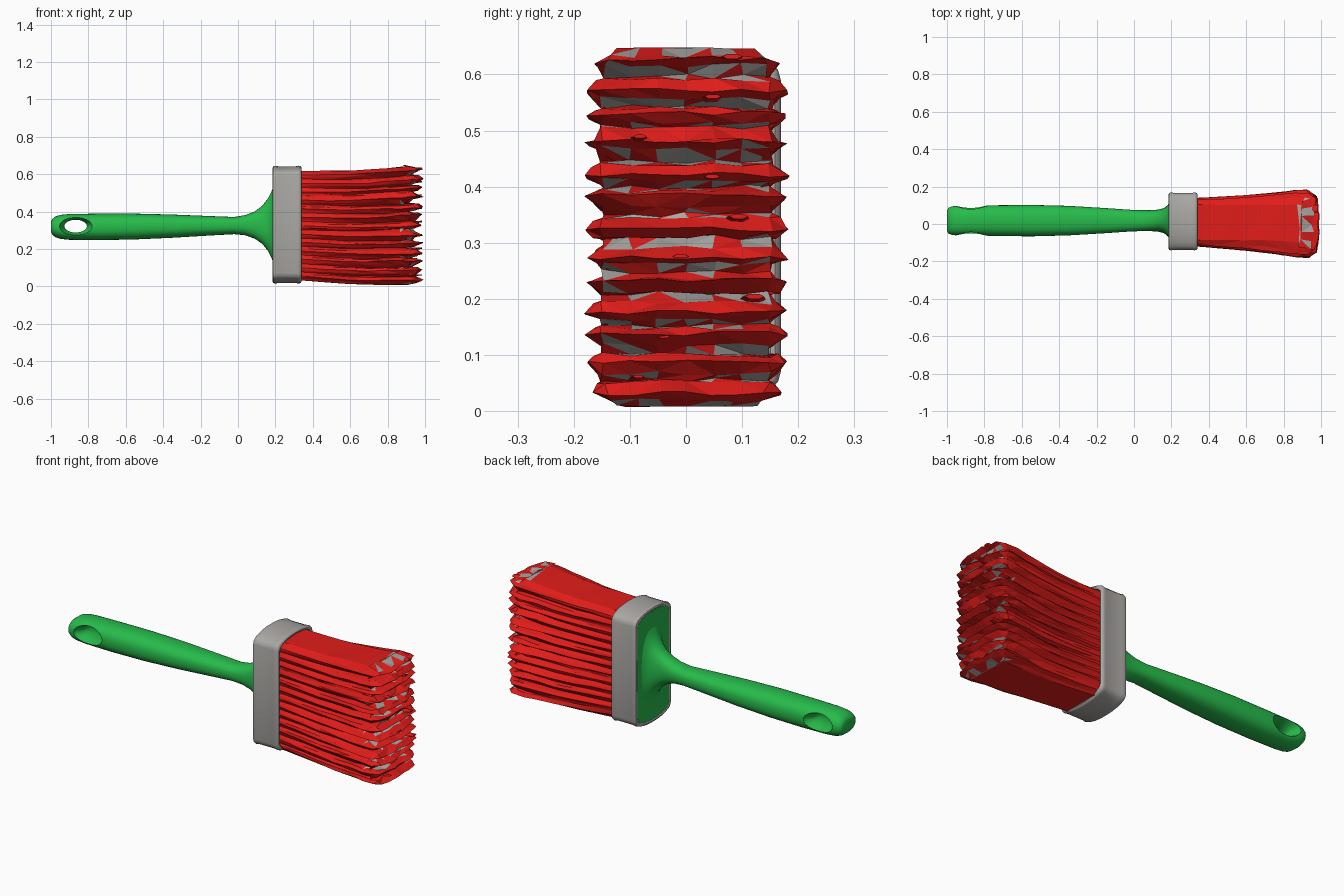
import bpy, bmesh, math, random

if "Cube" in bpy.data.objects:
    bpy.data.objects.remove(bpy.data.objects["Cube"])

random.seed(7)


def material(name, color):
    m = bpy.data.materials.new(name)
    m.diffuse_color = color
    m.use_nodes = True
    m.node_tree.nodes["Principled BSDF"].inputs["Base Color"].default_value = m.diffuse_color
    return m


GREEN = material("green", (0.02, 0.50, 0.07, 1))
RED = material("red", (0.75, 0.012, 0.01, 1))
GREY = material("grey", (0.4, 0.39, 0.37, 1))


def loft(name, rings, mat=None, closed=False):
    """Skin a list of equal-length point rings; cap the ends or join them."""
    bm = bmesh.new()
    loops = [[bm.verts.new(p) for p in r] for r in rings]
    n = len(rings[0])
    pairs = list(zip(loops, loops[1:]))
    if closed:
        pairs.append((loops[-1], loops[0]))
    for a, b in pairs:
        for i in range(n):
            j = (i + 1) % n
            bm.faces.new((a[i], a[j], b[j], b[i]))
    if not closed:
        bm.faces.new(loops[0])
        bm.faces.new(loops[-1])
    bmesh.ops.recalc_face_normals(bm, faces=bm.faces)
    me = bpy.data.meshes.new(name)
    bm.to_mesh(me)
    bm.free()
    ob = bpy.data.objects.new(name, me)
    bpy.context.collection.objects.link(ob)
    if mat:
        me.materials.append(mat)
    return ob


def smooth(ob, angle=40):
    bpy.ops.object.select_all(action='DESELECT')
    bpy.context.view_layer.objects.active = ob
    ob.select_set(True)
    bpy.ops.object.shade_smooth_by_angle(angle=math.radians(angle))


def oval(a, b, n=32, power=2.4):
    """Superellipse points with half sizes a, b."""
    pts = []
    for i in range(n):
        t = 2 * math.pi * i / n
        c, s = math.cos(t), math.sin(t)
        pts.append((a * math.copysign(abs(c) ** (2 / power), c),
                    b * math.copysign(abs(s) ** (2 / power), s)))
    return pts


# Handle: x, half depth (y), half height (z), centre z
stations = [
    (-1.0, 0.055, 0.028, 0.318), (-0.993, 0.068, 0.042, 0.318), (-0.975, 0.076, 0.056, 0.318),
    (-0.95, 0.079, 0.064, 0.318), (-0.90, 0.080, 0.069, 0.318), (-0.75, 0.082, 0.071, 0.318),
    (-0.55, 0.084, 0.069, 0.320), (-0.35, 0.079, 0.062, 0.322), (-0.15, 0.067, 0.052, 0.324),
    (-0.02, 0.058, 0.046, 0.325), (0.04, 0.056, 0.054, 0.327), (0.09, 0.056, 0.073, 0.328),
    (0.13, 0.059, 0.102, 0.329), (0.16, 0.067, 0.14, 0.33), (0.18, 0.083, 0.18, 0.33),
    (0.192, 0.105, 0.215, 0.33), (0.21, 0.105, 0.215, 0.33)]
handle = loft("handle", [[(x, 0.018 + u, cz + v) for u, v in oval(a, b)]
                         for x, a, b, cz in stations], GREEN)

# Hanging hole, dished on both faces
cutter = loft("hole_cutter", [[(-0.868 + u, 0.018 + y, 0.322 + v) for u, v in oval(a, b, 32, 2)]
              for y, a, b in [(-0.12, 0.105, 0.062), (-0.06, 0.078, 0.046), (-0.03, 0.06, 0.034),
                              (0.03, 0.06, 0.034), (0.06, 0.078, 0.046), (0.12, 0.105, 0.062)]])
cutter.hide_render = True
mod = handle.modifiers.new("hole", 'BOOLEAN')
mod.operation = 'DIFFERENCE'
mod.object = cutter
bpy.context.view_layer.objects.active = handle
bpy.ops.object.modifier_apply(modifier=mod.name)
bpy.data.objects.remove(cutter)
smooth(handle)

# Ferrule outline: flat sides, rounded corners, bowed ends
quarter = [(0.155, 0.0), (0.155, 0.26), (0.15, 0.278), (0.138, 0.290),
           (0.115, 0.300), (0.08, 0.309), (0.04, 0.314)]
half = quarter + [(0, 0.315)] + [(-y, z) for y, z in reversed(quarter)]
outline = half + [(y, -z) for y, z in reversed(half[1:-1])]


def ferrule_ring(x, inset):
    return [(x, 0.014 + y * (1 - inset / 0.155), 0.33 + z * (1 - inset / 0.315))
            for y, z in outline]


band = loft("ferrule", [ferrule_ring(x, i) for x, i in [
    (0.20, 0.022), (0.188, 0.018), (0.185, 0.010), (0.188, 0.003), (0.198, 0.0), (0.215, 0.003),
    (0.31, 0.003), (0.325, 0.0), (0.335, 0.003), (0.34, 0.010), (0.338, 0.018), (0.32, 0.024)]], GREY)
smooth(band)

# Green plate closing the handle side of the ferrule
plate = loft("handle_plate", [ferrule_ring(0.188, 0.019), ferrule_ring(0.21, 0.019)], GREEN)
smooth(plate)

# Bristles: a pleated skin, each row runs root -> tip -> root
side = [(0.30, 0.128), (0.37, 0.132), (0.47, 0.138), (0.58, 0.146),
        (0.69, 0.156), (0.79, 0.167), (0.87, 0.177), (0.93, 0.180)]
tip = [(0.970, 0.150), (0.98, 0.10), (0.985, 0.05), (0.985, 0.0)]
arc = [(x, y) for x, y in side + tip]
arc += [(x, -y) for x, y in reversed(arc[:-1])]
RIDGES, SUB = 13, 4
rows = RIDGES * SUB + 1
bm = bmesh.new()
grid = []
for r in range(rows):
    v = r / (rows - 1)
    phase = r % SUB
    depth = {0: 1.0, 1: 0.5, 2: 0.0, 3: 0.4}[phase]
    deep = [depth * random.uniform(0.6, 1.2) for _ in range(3)]
    drift = random.uniform(-0.007, 0.007)
    edge = max(0, abs(2 * v - 1) - 0.86) / 0.14
    row = []
    for k, (x, y) in enumerate(arc):
        t = (x - 0.30) / 0.69
        amount = deep[0] if y > 0.12 else deep[1] if y < -0.12 else deep[2]
        on_tip = len(side) <= k < len(arc) - len(side)
        groove = amount * (0.010 + 0.042 * t)
        jit = 0.007 * t + 0.001
        yy = y * (1 - 0.16 * edge)
        xx = x + random.uniform(-jit, jit)
        if on_tip:
            xx -= amount * 0.075
        else:
            yy -= math.copysign(groove, y)
            if k in (len(side) - 1, len(arc) - len(side)):
                xx -= amount * 0.03
        bottom = 0.035 - 0.026 * min(1, t * 2)
        top = 0.618 + 0.03 * max(0, t - 0.45) / 0.55
        zz = bottom + (top - bottom) * v + drift * t * (edge < 0.9)
        zz += random.uniform(-0.6, 0.6) * jit * (0.4 if edge > 0.9 else 1)
        yy += 0.010 * (1 - t) + random.uniform(-jit, jit) * 0.6
        row.append(bm.verts.new((xx, yy, max(zz, 0.0))))
    grid.append(row)
for a, b in zip(grid, grid[1:]):
    for i in range(len(arc) - 1):
        bm.faces.new((a[i], a[i + 1], b[i + 1], b[i]))
    bm.faces.new((a[-1], a[0], b[0], b[-1]))
# Upper and lower faces of the tuft, strip by strip
n = len(arc)
for row in (grid[0], grid[-1]):
    for i in range(n // 2 - 1):
        bm.faces.new((row[i], row[i + 1], row[n - 2 - i], row[n - 1 - i]))
    bm.faces.new((row[n // 2 - 1], row[n // 2], row[n // 2 + 1]))
bmesh.ops.recalc_face_normals(bm, faces=bm.faces)
bmesh.ops.triangulate(bm, faces=bm.faces)
# A few bare grey patches deep between the bristle tips
for f in bm.faces:
    c = f.calc_center_median()
    if 0.86 < c.x < 0.95 and abs(c.y) < 0.14 and random.random() < 0.45:
        f.material_index = 1
me = bpy.data.meshes.new("bristles")
bm.to_mesh(me)
bm.free()
me.materials.append(RED)
me.materials.append(GREY)
bpy.context.collection.objects.link(bpy.data.objects.new("bristles", me))

# Stray pointed tufts at the tip
for i in range(9):
    y, z = random.uniform(-0.12, 0.12), 0.05 + 0.57 * i / 8
    s = random.uniform(0.010, 0.018)
    loft("stray_tuft", [[(0.86, y + u, z + w) for u, w in oval(s * 2, s * 0.7, 6, 2)],
                        [(0.985, y + u + 0.01, z + w + 0.012) for u, w in oval(s, s * 0.3, 6, 2)]], RED)
